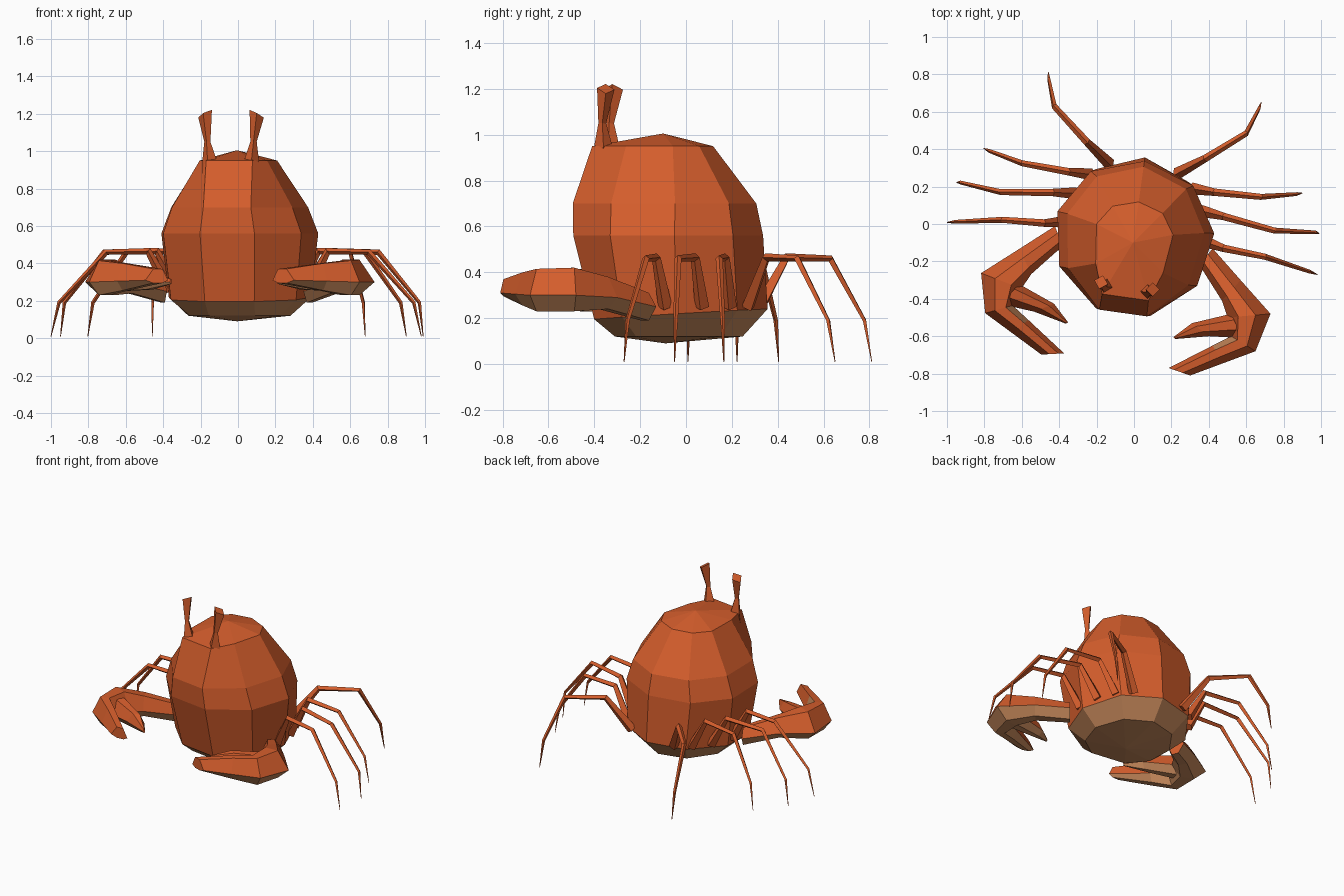
import bpy, bmesh
from math import cos, sin, pi, radians
from mathutils import Vector, Matrix

cube = bpy.data.objects.get("Cube")
if cube:
    bpy.data.objects.remove(cube, do_unlink=True)


def material(name, rgb):
    m = bpy.data.materials.new(name)
    m.use_nodes = True
    m.diffuse_color = (*rgb, 1)
    m.node_tree.nodes["Principled BSDF"].inputs["Base Color"].default_value = (*rgb, 1)
    return m


MATS = [material("shell_orange", (0.66, 0.11, 0.025)),
        material("belly_tan", (0.57, 0.25, 0.105))]

# The animal is symmetric about a plane turned slightly around this pivot
PIVOT = Matrix.Translation((0, -0.06, 0))
TURN = PIVOT @ Matrix.Rotation(radians(-8), 4, 'Z')
REFLECT = TURN @ Matrix.Scale(-1, 4, (1, 0, 0)) @ TURN.inverted()


def loft(name, rings, colour=lambda ring, side: 0, matrix=None):
    """Skin a list of vertex rings; a ring of one point closes as a fan."""
    bm = bmesh.new()
    loops = [[bm.verts.new(p) for p in ring] for ring in rings]
    n = max(len(ring) for ring in rings)
    for i, (a, b) in enumerate(zip(loops, loops[1:])):
        for j in range(n):
            k = (j + 1) % n
            quad = [a[j % len(a)], a[k % len(a)], b[k % len(b)], b[j % len(b)]]
            face = bm.faces.new(list(dict.fromkeys(quad)))
            face.material_index = colour(i, j)
    for end in (loops[0], loops[-1]):
        if len(end) > 2:
            bm.faces.new(end)
    if matrix:
        bm.transform(matrix)
    bmesh.ops.recalc_face_normals(bm, faces=bm.faces)
    mesh = bpy.data.meshes.new(name)
    bm.to_mesh(mesh)
    bm.free()
    for m in MATS:
        mesh.materials.append(m)
    bpy.context.collection.objects.link(bpy.data.objects.new(name, mesh))


def pair(name, rings, colour=lambda ring, side: 0):
    loft("left_" + name, rings, colour)
    loft("right_" + name, rings, colour, REFLECT)


def tube(points, radii, across, sides=4):
    """Rings along a path, with one fixed sideways axis."""
    pts = [Vector(p) for p in points]
    rings = []
    for i, (p, r) in enumerate(zip(pts, radii)):
        along = (pts[min(i + 1, len(pts) - 1)] - pts[max(i - 1, 0)]).normalized()
        other = along.cross(across).normalized()
        rings.append([p + r * (cos(2 * pi * j / sides) * across +
                               sin(2 * pi * j / sides) * other) for j in range(sides)])
    return rings


# Body: nine-sided shell with a flat face panel in front and a ridge behind
SIDES = 9
PANEL = 0.125


def body_ring(z, half_width, front, back, slope=0.0):
    ring = []
    for j in range(SIDES):
        a = 2 * pi * j / SIDES
        x = sin(a) * half_width
        y = cos(a) * (back if cos(a) > 0 else front / cos(pi / SIDES))
        if j in (4, 5):
            x = max(abs(x), PANEL) * (1 if j == 4 else -1)
        ring.append(Vector((x, y, z + slope * y)))
    return ring


body = [[Vector((0, -0.03, 0.09))],
        body_ring(0.12, 0.28, 0.235, 0.31),
        body_ring(0.215, 0.39, 0.325, 0.42, 0.06),
        body_ring(0.56, 0.43, 0.415, 0.40),
        body_ring(0.70, 0.375, 0.42, 0.37),
        body_ring(0.95, 0.21, 0.335, 0.18),
        [Vector((0, -0.04, 1.005))]]
loft("body", body, lambda ring, side: 1 if ring < 2 else 0, TURN)

# Eye stalks: pinched in the middle, flared and slanted at the tip
stalk = tube([(0.07, -0.375, 0.87), (0.072, -0.36, 0.95), (0.083, -0.365, 1.05),
              (0.1, -0.35, 1.2)], [0.036, 0.04, 0.017, 0.038], Vector((1, 0, 0)))
for v in stalk[-1]:
    v.z -= (v.x - 0.1) * 0.55
pair("eye_stalk", stalk)

# Walking legs: root, first knee, second knee, ankle, foot
HEIGHTS = [0.25, 0.465, 0.46, 0.19, 0.01]
RADII = [0.032, 0.02, 0.016, 0.01, 0.002]
LEGS = {
    "first_leg": [(0.37, -0.09), (0.48, -0.13), (0.70, -0.175), (0.94, -0.255), (0.98, -0.27)],
    "second_leg": [(0.36, 0.07), (0.48, 0.04), (0.75, -0.035), (0.97, -0.045), (0.99, -0.05)],
    "third_leg": [(0.31, 0.19), (0.43, 0.17), (0.68, 0.145), (0.87, 0.16), (0.9, 0.165)],
    "rear_leg": [(0.23, 0.27), (0.38, 0.35), (0.60, 0.485), (0.67, 0.62), (0.68, 0.65)],
}
for name, plan in LEGS.items():
    path = [(x, y, z) for (x, y), z in zip(plan, HEIGHTS)]
    out = Vector(path[2]) - Vector(path[0])
    across = Vector((-out.y, out.x, 0)).normalized()
    pair(name, tube(path, RADII, across))


# Claws: each section spans an outer and an inner edge point, bevelled up and down
def claw_ring(outer, inner, z, up, down):
    o, i = Vector((*outer, z)), Vector((*inner, z))
    top, bottom = Vector((0, 0, up)), Vector((0, 0, -down))
    o2, i2 = o.lerp(i, 0.35), i.lerp(o, 0.25)
    return [o, o2 + top, i2 + top, i, i2 + bottom, o2 + bottom]


pincer = [claw_ring((0.42, -0.13), (0.35, -0.22), 0.25, 0.06, 0.06),
          claw_ring((0.57, -0.30), (0.47, -0.41), 0.29, 0.09, 0.05),
          claw_ring((0.73, -0.48), (0.50, -0.50), 0.30, 0.12, 0.07),
          claw_ring((0.65, -0.68), (0.52, -0.60), 0.30, 0.115, 0.07),
          claw_ring((0.475, -0.745), (0.42, -0.65), 0.305, 0.095, 0.05),
          claw_ring((0.30, -0.81), (0.185, -0.77), 0.31, 0.06, 0.015)]
pair("pincer", pincer, lambda ring, side: 1 if side > 2 or (side == 2 and ring == 3) else 0)

thumb = [claw_ring((0.58, -0.61), (0.52, -0.48), 0.30, 0.09, 0.05),
         claw_ring((0.40, -0.60), (0.31, -0.53), 0.30, 0.06, 0.04),
         claw_ring((0.22, -0.615), (0.21, -0.605), 0.30, 0.015, 0.01)]
pair("thumb", thumb, lambda ring, side: 1 if side > 2 else 0)
